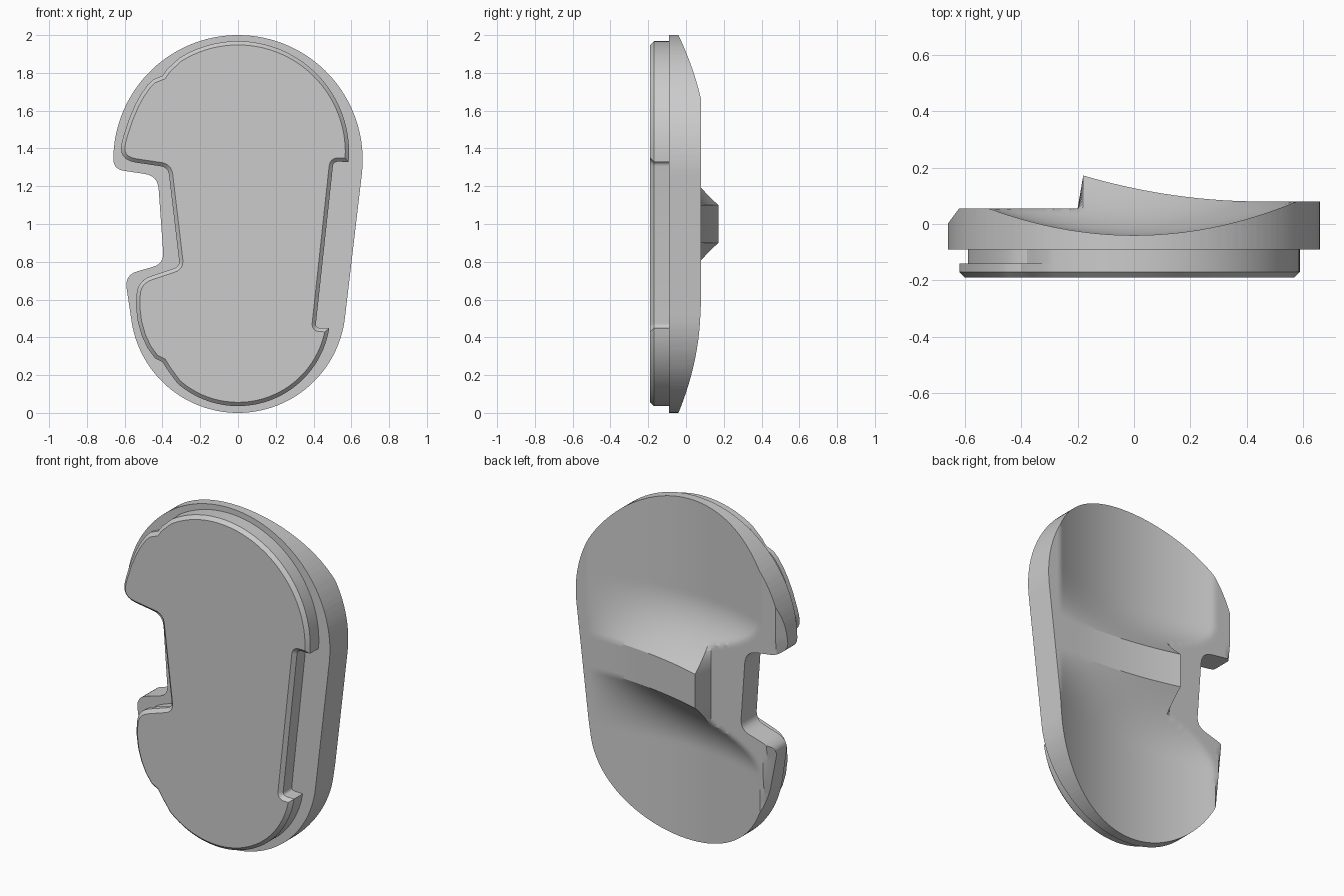
import bpy, bmesh, math
from mathutils import Vector

if "Cube" in bpy.data.objects:
    bpy.data.objects.remove(bpy.data.objects["Cube"])

grey = bpy.data.materials.new("plain grey")
grey.use_nodes = True
grey.diffuse_color = (0.6, 0.6, 0.6, 1)
grey.node_tree.nodes["Principled BSDF"].inputs["Base Color"].default_value = (0.6, 0.6, 0.6, 1)


def arc(cz, r, start, end, n):
    """Points on a circle centred on x = 0."""
    angles = [math.radians(start + (end - start) * i / n) for i in range(n + 1)]
    return [Vector((r * math.cos(a), cz + r * math.sin(a))) for a in angles]


def rounded(path, n=6):
    """Rounds each (x, z, radius) corner between its neighbours."""
    out = []
    for i in range(1, len(path) - 1):
        a, b, c = (Vector(p[:2]) for p in path[i - 1:i + 2])
        p = b + (a - b).normalized() * path[i][2]
        q = b + (c - b).normalized() * path[i][2]
        for k in range(n + 1):
            t = k / n
            out.append(p * (1 - t) ** 2 + b * 2 * t * (1 - t) + q * t * t)
    return out


def inset(loop, d):
    """Moves a counter-clockwise loop inwards by d."""
    out = []
    for i, p in enumerate(loop):
        u = (p - loop[i - 1]).normalized()
        v = (loop[(i + 1) % len(loop)] - p).normalized()
        n = Vector((-u.y - v.y, u.x + v.x)).normalized()
        out.append(p + n * d / max(0.6, n.dot(Vector((-u.y, u.x)))))
    return out


def finish(bm, name, angle):
    """Turns a bmesh into a shaded object."""
    bmesh.ops.recalc_face_normals(bm, faces=bm.faces)
    mesh = bpy.data.meshes.new(name)
    bm.to_mesh(mesh)
    bm.free()
    mesh.materials.append(grey)
    ob = bpy.data.objects.new(name, mesh)
    bpy.context.collection.objects.link(ob)
    bpy.ops.object.select_all(action='DESELECT')
    ob.select_set(True)
    bpy.context.view_layer.objects.active = ob
    bpy.ops.object.shade_smooth_by_angle(angle=math.radians(angle))


def loft(name, layers):
    """Closed solid through (loop, y) layers."""
    bm = bmesh.new()
    rings = [[bm.verts.new((p.x, y, p.y)) for p in loop] for loop, y in layers]
    n = len(rings[0])
    for a, b in zip(rings, rings[1:]):
        for i in range(n):
            j = (i + 1) % n
            bm.faces.new((a[i], a[j], b[j], b[i]))
    bm.faces.new(rings[0])
    bm.faces.new(rings[-1])
    finish(bm, name, 25)


def back_height(x, z):
    """Scooped back with a filleted central ridge and trimmed tabs."""
    scoop = min(0.08, -0.04 + 0.36 * x * x)
    ridge = 0.08 + 0.12 * (max(0, 0.45 - x) / 0.72) ** 2
    t = min(1, max(0, abs(z - 1) - 0.1) / 0.35)
    h = scoop + (ridge - scoop) * (1 - t) ** 2
    if x < -0.2:
        h = min(h, 0.055 + 1.32 * max(0, x + 0.38))
        edge = 0.62 - 0.095 * max(0, 1.37 - z)
        h = min(h, 0.055 + 1.35 * min(0, x + edge))
    return h


# Main body: outline sliced into a fine grid, back surface sculpted, front flat
outline = arc(1.34, 0.66, -6.7, 180, 64)
outline += rounded([(-0.66, 1.34), (-0.66, 1.29, 0.055), (-0.425, 1.255, 0.07),
                    (-0.392, 0.79, 0.06), (-0.6, 0.73, 0.07), (-0.566, 0.5)])
outline += arc(0.57, 0.57, 187, 353.3, 56)

bm = bmesh.new()
bm.faces.new([bm.verts.new((p.x, 0, p.y)) for p in outline])
cuts = [((i / 50, 0, 0), (1, 0, 0)) for i in range(-32, 33)]
cuts += [((-0.27, 0, 0), (1, 0, 0))]
cuts += [((0, 0, i / 50), (0, 0, 1)) for i in range(1, 100)]
for point, normal in cuts:
    bmesh.ops.bisect_plane(bm, geom=bm.verts[:] + bm.edges[:] + bm.faces[:],
                           dist=0.0005, plane_co=point, plane_no=normal)
for v in bm.verts:
    v.co.y = back_height(v.co.x, v.co.z)
rim = [e for e in bm.edges if e.is_boundary]
skirt = bmesh.ops.extrude_edge_only(bm, edges=rim)["geom"]
for v in skirt:
    if isinstance(v, bmesh.types.BMVert):
        v.co.y = -0.09
bmesh.ops.edgeloop_fill(bm, edges=[e for e in bm.edges if e.is_boundary])
finish(bm, "body", 22)


# Front plate: bevelled, with overhanging lips on the tabs
def plate_outline(lip):
    """Lip 1 gives the full tabs, smaller values pull them in."""
    upper = [(-0.375, 1.82), (-0.4, 1.785), (-0.45, 1.765), (-0.48, 1.735),
             (-0.515, 1.685), (-0.545, 1.63), (-0.575, 1.56), (-0.605, 1.47)]
    lower = [(-0.54, 0.56), (-0.53, 0.48), (-0.51, 0.41), (-0.48, 0.345),
             (-0.44, 0.29), (-0.4, 0.27), (-0.375, 0.23)]
    loop = arc(1.38, 0.588, -5, 122, 44)
    loop += [Vector((x * lip, z)) for x, z in upper]
    loop += rounded([(-0.605 * lip, 1.47), (-0.64 * lip, 1.34, 0.1), (-0.37, 1.3, 0.04),
                     (-0.308, 0.775, 0.035), (-0.535 * lip, 0.7, 0.08), (-0.54 * lip, 0.56)])
    loop += [Vector((x * lip, z)) for x, z in lower]
    loop += arc(0.525, 0.489, 229, 351, 44)
    loop += rounded([(0.483, 0.45), (0.41, 0.45, 0.025), (0.505, 1.33, 0.025), (0.586, 1.33)])
    return loop


full = plate_outline(1)
loft("front_plate", [(inset(full, 0.02), -0.19), (full, -0.17), (full, -0.14)])
core = plate_outline(0.95)
loft("plate_neck", [(core, -0.145), (core, -0.085)])
